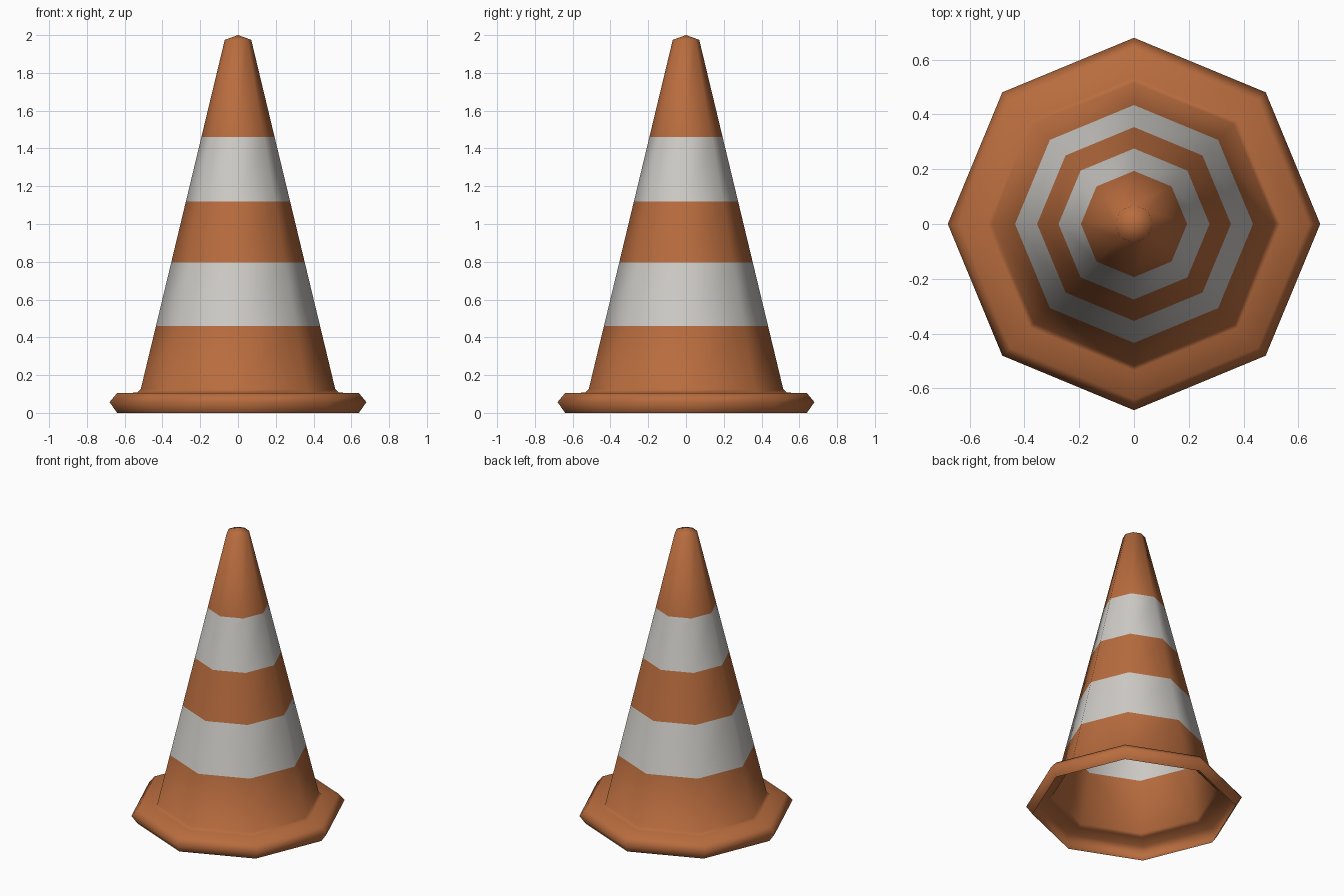
import bpy, bmesh, math

if "Cube" in bpy.data.objects:
    bpy.data.objects.remove(bpy.data.objects["Cube"])

SIDES = 8

def material(name, rgb):
    m = bpy.data.materials.new(name)
    m.diffuse_color = (*rgb, 1)
    m.use_nodes = True
    m.node_tree.nodes["Principled BSDF"].inputs["Base Color"].default_value = m.diffuse_color
    return m

orange = material("orange_plastic", (0.48, 0.15, 0.048))
white = material("white_stripe", (0.62, 0.60, 0.57))

def cone_radius(z):
    # straight taper of the cone body
    return 0.515 + (0.07 - 0.515) * (z - 0.125) / (1.975 - 0.125)

# Profile (radius, height): open hollow rim, flange, foot, body with stripe cuts
stripes = [(0.46, 0.795), (1.12, 1.46)]
profile = [(0.64, 0.0), (0.68, 0.057), (0.64, 0.105), (0.535, 0.107), (0.515, 0.125)]
profile += [(cone_radius(z), z) for pair in stripes for z in pair]
profile += [(0.07, 1.975)]

bm = bmesh.new()
rings = []
for r, z in profile:
    rings.append([bm.verts.new((r * math.cos(math.tau * i / SIDES),
                                r * math.sin(math.tau * i / SIDES), z))
                  for i in range(SIDES)])

# Walls, coloured by height
for lower, upper in zip(rings, rings[1:]):
    mid = (lower[0].co.z + upper[0].co.z) / 2
    for i in range(SIDES):
        j = (i + 1) % SIDES
        f = bm.faces.new((lower[i], lower[j], upper[j], upper[i]))
        f.material_index = int(any(a < mid < b for a, b in stripes))

# Shallow pointed cap
tip = bm.verts.new((0, 0, 2.0))
for i in range(SIDES):
    bm.faces.new((rings[-1][i], rings[-1][(i + 1) % SIDES], tip))

for f in bm.faces:
    f.smooth = True

mesh = bpy.data.meshes.new("traffic_cone")
bm.to_mesh(mesh)
bm.free()
mesh.materials.append(orange)
mesh.materials.append(white)
bpy.context.collection.objects.link(bpy.data.objects.new("traffic_cone", mesh))
